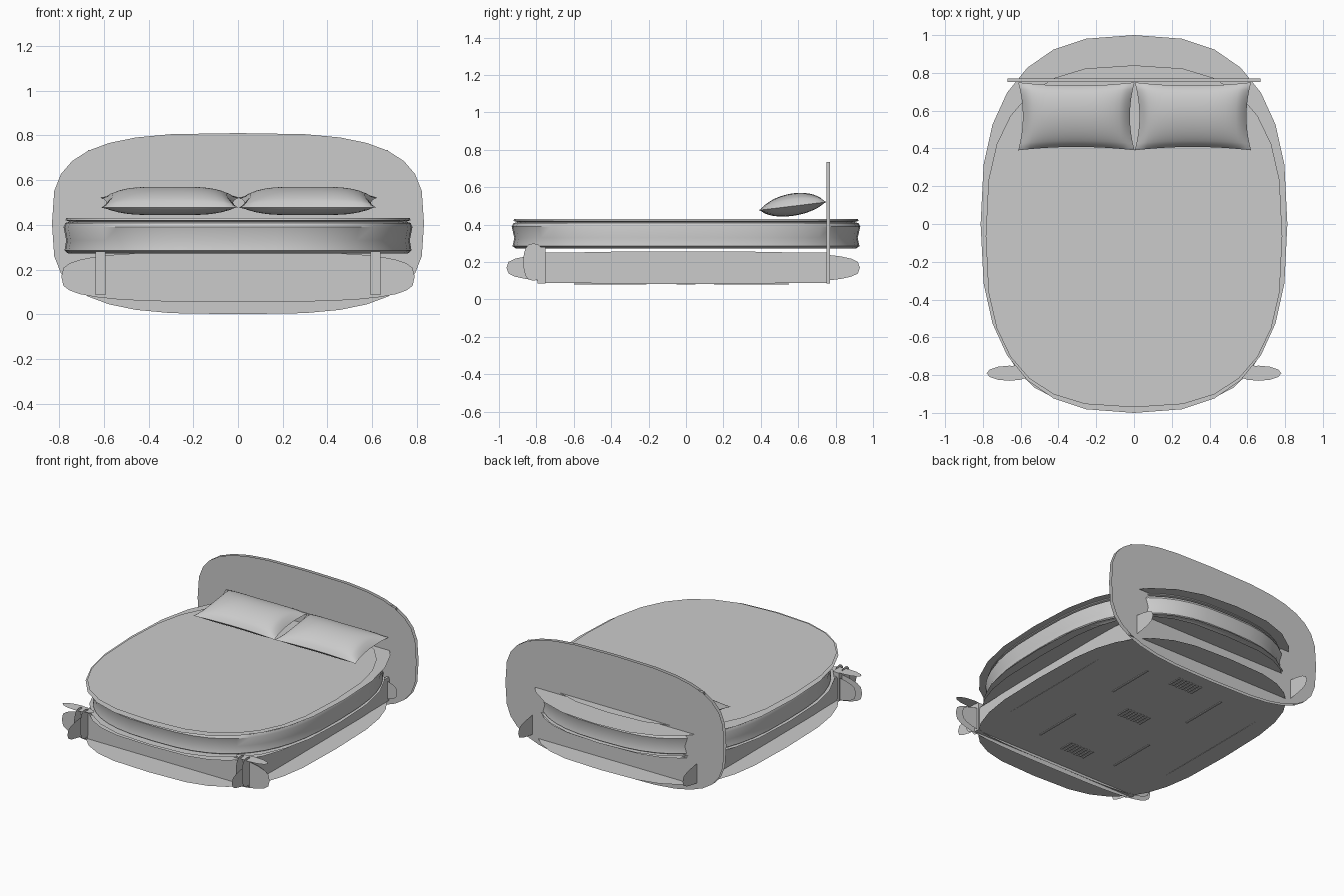
import bpy, bmesh, math
from mathutils import Vector

cube = bpy.data.objects.get("Cube")
if cube:
    bpy.data.objects.remove(cube, do_unlink=True)

grey = bpy.data.materials.new("soft_grey")
grey.use_nodes = True
colour = (0.6, 0.6, 0.6, 1)
grey.diffuse_color = colour
grey.node_tree.nodes["Principled BSDF"].inputs["Base Color"].default_value = colour


def finish(name, bm, smooth=None):
    """Turn a bmesh into a named object."""
    bmesh.ops.recalc_face_normals(bm, faces=bm.faces)
    me = bpy.data.meshes.new(name)
    bm.to_mesh(me)
    bm.free()
    me.materials.append(grey)
    ob = bpy.data.objects.new(name, me)
    bpy.context.scene.collection.objects.link(ob)
    if smooth:
        bpy.ops.object.select_all(action='DESELECT')
        ob.select_set(True)
        bpy.context.view_layer.objects.active = ob
        bpy.ops.object.shade_smooth_by_angle(angle=math.radians(smooth))
    return ob


def rounded(a, b, n, count=32):
    """Superellipse outline with half sizes a and b."""
    pts = []
    for i in range(count):
        t = 2 * math.pi * i / count
        c, s = math.cos(t), math.sin(t)
        pts.append((a * math.copysign(abs(c) ** (2 / n), c),
                    b * math.copysign(abs(s) ** (2 / n), s)))
    return pts


def sheet(name, axis, at, centre, half, n=3.2, count=32):
    """Thin rounded panel lying square to one axis."""
    bm = bmesh.new()
    verts = []
    for u, v in rounded(half[0], half[1], n, count):
        p = [u + centre[0], v + centre[1]]
        p.insert(axis, at)
        verts.append(bm.verts.new(p))
    bm.faces.new(verts)
    bmesh.ops.solidify(bm, geom=bm.faces[:], thickness=0.002)
    return finish(name, bm)


def box(name, lo, hi):
    bm = bmesh.new()
    bmesh.ops.create_cube(bm, size=1)
    lo, hi = Vector(lo), Vector(hi)
    for v in bm.verts:
        v.co = Vector([(lo[i] + hi[i]) / 2 + v.co[i] * (hi[i] - lo[i]) for i in range(3)])
    return finish(name, bm)


# Headboard: straight core between two rounded panels
box("headboard_core", (-0.67, 0.752, 0.085), (0.67, 0.771, 0.735))
for name, y in (("front", 0.75), ("back", 0.773)):
    sheet("headboard_panel_" + name, 1, y, (0, 0.405), (0.832, 0.405))

# Bed base: floor, platform, rails
sheet("base_floor", 2, 0.086, (0, -0.02), (0.76, 0.95))
sheet("platform", 2, 0.256, (0, -0.02), (0.74, 0.93))
sheet("front_rail", 1, -0.785, (0, 0.167), (0.79, 0.112))
sheet("front_rail_inner", 1, -0.76, (0, 0.167), (0.76, 0.10))
box("front_rail_core", (-0.61, -0.782, 0.088), (0.61, -0.762, 0.25))
sheet("back_rail", 1, 0.73, (0, 0.167), (0.70, 0.09))
for side, s in (("left", 1), ("right", -1)):
    sheet("side_rail_" + side, 0, s * 0.625, (-0.015, 0.17), (0.945, 0.087))
    box("side_rail_core_" + side, (s * 0.615 - 0.008, -0.78, 0.088),
        (s * 0.615 + 0.008, 0.75, 0.25))
    # Front legs with rounded cheeks and caps
    box("front_leg_" + side, (s * 0.615 - 0.022, -0.795, 0.085),
        (s * 0.615 + 0.022, -0.75, 0.28))
    for k, x in enumerate((0.592, 0.638)):
        sheet("leg_cheek_%s_%d" % (side, k), 0, s * x, (-0.815, 0.20),
              (0.055, 0.10), 2.5, 16)
    sheet("leg_cap_" + side, 2, 0.282, (s * 0.66, -0.79), (0.12, 0.04), 2, 12)

# Slots and vents under the floor
for x in (-0.3, 0.3):
    for y in (-0.38, 0.32):
        box("floor_slot", (x - 0.006, y - 0.17, 0.081), (x + 0.006, y + 0.17, 0.085))
for y in (-0.55, 0.0, 0.5):
    for k in range(8):
        x = (k - 3.5) * 0.025
        box("floor_vent", (x - 0.005, y - 0.05, 0.081), (x + 0.005, y + 0.05, 0.085))

# Mattress: lofted band with creases
bm = bmesh.new()
rings = []
for z, k in ((0.272, 0.975), (0.285, 0.995), (0.33, 0.985), (0.39, 1.0),
             (0.408, 0.99), (0.414, 0.965), (0.42, 0.99), (0.43, 0.985)):
    rings.append([bm.verts.new((x * k, y * k, z)) for x, y in rounded(0.78, 0.932, 2.7, 48)])
for a, b in zip(rings, rings[1:]):
    for i in range(48):
        j = (i + 1) % 48
        bm.faces.new((a[i], a[j], b[j], b[i]))
bm.faces.new(rings[0])
bm.faces.new(rings[-1])
finish("mattress", bm, 40)

# Overhanging covers on the mattress
sheet("mattress_underside", 2, 0.272, (0, -0.01), (0.785, 0.95), 2.7, 28)
sheet("blanket_edge", 2, 0.432, (0, 0), (0.812, 1.0), 2.6, 28)
sheet("blanket_top", 2, 0.444, (0, -0.065), (0.785, 0.905), 2.7, 28)


def pillow(name, cx):
    """Pinched cushion, tilted up toward the headboard."""
    bm = bmesh.new()
    n = 20
    layers = []
    for up in (1, -1):
        rows = []
        for i in range(n + 1):
            row = []
            for j in range(n + 1):
                u, v = 2 * i / n - 1, 2 * j / n - 1
                # seam edges pull inward between the corners
                x = cx + 0.308 * u * (1 - 0.08 * (1 - v * v))
                y = 0.57 + 0.18 * v * (1 - 0.10 * (1 - u * u))
                puff = max(0, (1 - u ** 4) * (1 - v * v)) ** 0.6
                z = 0.499 + 0.022 * v + up * (0.068 if up > 0 else 0.052) * puff
                row.append(bm.verts.new((x, y, z)))
            rows.append(row)
        layers.append(rows)
    for rows in layers:
        for i in range(n):
            for j in range(n):
                bm.faces.new((rows[i][j], rows[i + 1][j], rows[i + 1][j + 1], rows[i][j + 1]))
    bmesh.ops.remove_doubles(bm, verts=bm.verts[:], dist=0.0005)
    return finish(name, bm, 60)


pillow("pillow_left", 0.312)
pillow("pillow_right", -0.305)
